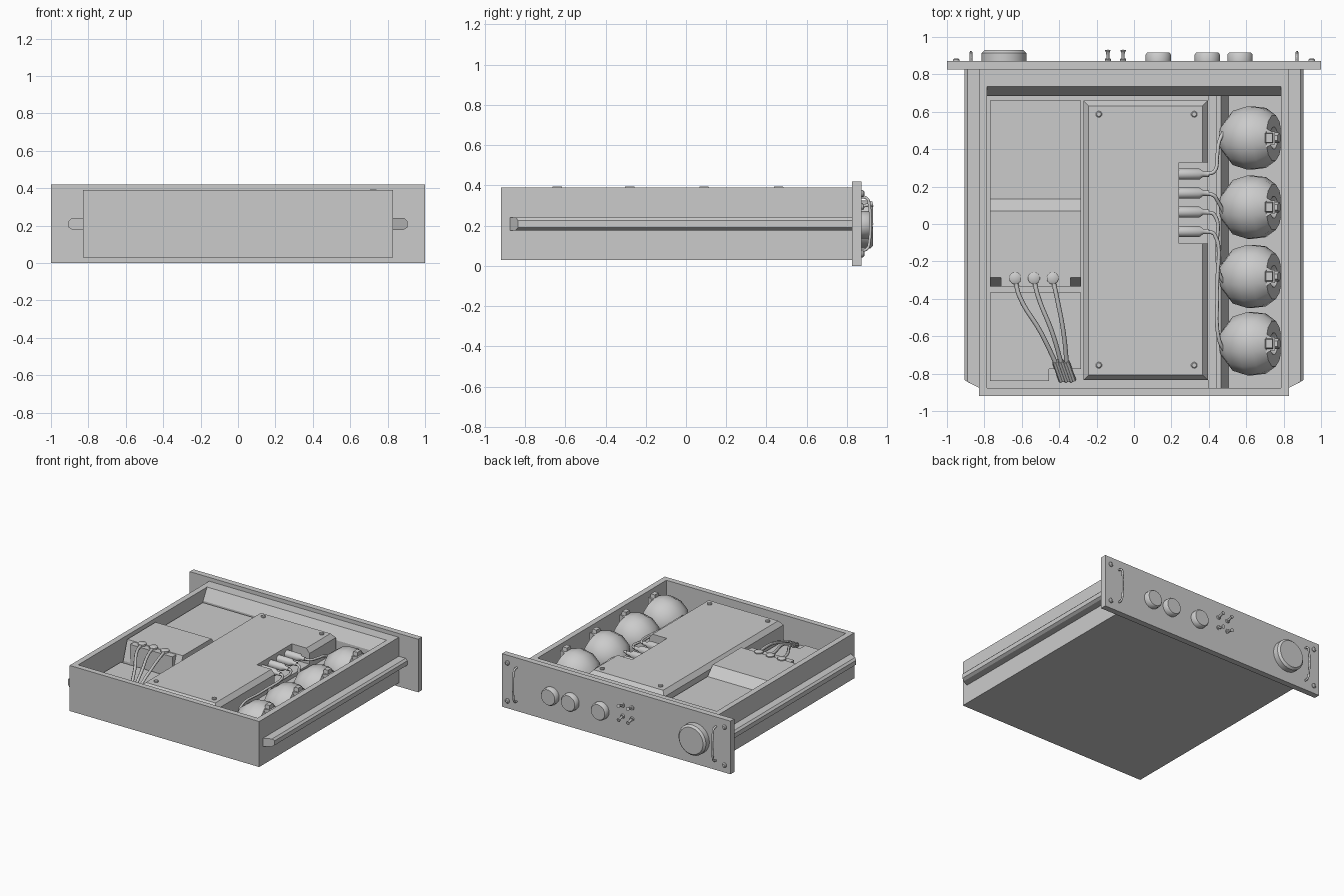
import bpy, bmesh, math
from mathutils import Vector, Matrix

if "Cube" in bpy.data.objects:
    bpy.data.objects.remove(bpy.data.objects["Cube"])

grey = bpy.data.materials.new("light_grey")
grey.diffuse_color = (0.6, 0.6, 0.6, 1)
grey.use_nodes = True
grey.node_tree.nodes["Principled BSDF"].inputs["Base Color"].default_value = grey.diffuse_color


def finish(name, bm, smooth=False):
    bmesh.ops.recalc_face_normals(bm, faces=bm.faces[:])
    me = bpy.data.meshes.new(name)
    bm.to_mesh(me)
    bm.free()
    me.materials.append(grey)
    ob = bpy.data.objects.new(name, me)
    bpy.context.collection.objects.link(ob)
    if smooth:
        bpy.ops.object.select_all(action='DESELECT')
        ob.select_set(True)
        bpy.context.view_layer.objects.active = ob
        bpy.ops.object.shade_smooth_by_angle(angle=math.radians(40))
    return ob


def frustum(name, x0, x1, y0, y1, z0, z1, inset=0.0, step=0.0):
    """Box, with an optional sloped border around its top."""
    bm = bmesh.new()
    rows = [(z0, 0)] + ([(z1 - step, 0)] if step else []) + [(z1, inset)]
    rings = [[bm.verts.new(p) for p in ((x0 + i, y0 + i, z), (x1 - i, y0 + i, z),
                                        (x1 - i, y1 - i, z), (x0 + i, y1 - i, z))] for z, i in rows]
    for a, b in zip(rings, rings[1:]):
        for k in range(4):
            bm.faces.new((a[k], a[(k + 1) % 4], b[(k + 1) % 4], b[k]))
    bm.faces.new(rings[0][::-1])
    bm.faces.new(rings[-1])
    return finish(name, bm)


def prism(name, pts, axis, a, b):
    """Extrude a 2D outline along x, y or z."""
    put = {'x': lambda p, d: (d, p[0], p[1]), 'y': lambda p, d: (p[0], d, p[1]),
           'z': lambda p, d: (p[0], p[1], d)}[axis]
    bm = bmesh.new()
    f = bm.faces.new([bm.verts.new(put(p, a)) for p in pts])
    ext = bmesh.ops.extrude_face_region(bm, geom=[f])['geom']
    bmesh.ops.translate(bm, verts=[v for v in ext if isinstance(v, bmesh.types.BMVert)],
                        vec=Vector(put((0, 0), b - a)))
    return finish(name, bm)


def lathe(name, profile, origin, direction, n=24):
    """Turn (distance, radius) pairs about an axis."""
    bm = bmesh.new()
    rings = [[bm.verts.new((r * math.cos(2 * math.pi * (k + .5) / n),
                            r * math.sin(2 * math.pi * (k + .5) / n), d)) for k in range(n)]
             for d, r in profile]
    for a, b in zip(rings, rings[1:]):
        for k in range(n):
            bm.faces.new((a[k], a[(k + 1) % n], b[(k + 1) % n], b[k]))
    bm.faces.new(rings[0][::-1])
    bm.faces.new(rings[-1])
    rot = Vector((0, 0, 1)).rotation_difference(Vector(direction)).to_matrix().to_4x4()
    bm.transform(Matrix.Translation(origin) @ rot)
    return finish(name, bm, True)


def wire(name, pts, r):
    cu = bpy.data.curves.new(name, 'CURVE')
    cu.dimensions = '3D'
    cu.bevel_depth, cu.bevel_resolution, cu.resolution_u = r, 1, 5
    cu.use_fill_caps = True
    sp = cu.splines.new('BEZIER')
    sp.bezier_points.add(len(pts) - 1)
    for bp, p in zip(sp.bezier_points, pts):
        bp.co = p
        bp.handle_left_type = bp.handle_right_type = 'AUTO'
    cu.materials.append(grey)
    ob = bpy.data.objects.new(name, cu)
    bpy.context.collection.objects.link(ob)


# Open chassis tray and face panel
frustum("tray_floor", -.82, .82, -.91, .83, .03, .07)
frustum("rear_wall", -.83, .83, -.92, -.876, .03, .39)
for s, side in ((-1, "left"), (1, "right")):
    frustum(side + "_wall", min(s * .785, s * .83), max(s * .785, s * .83), -.88, .83, .03, .39)
prism("sloped_front_wall", [(.83, .04), (.83, .39), (.735, .39), (.685, .30), (.685, .04)], 'x', -.786, .786)
frustum("face_panel", -1, 1, .825, .872, 0, .42)

# Side slide rails with chamfered rear ends
for s, side in ((-1, "left"), (1, "right")):
    rail = prism(side + "_slide_rail",
                 [(s * x, z) for x, z in ((.82, .177), (.885, .177), (.905, .19), (.905, .225), (.89, .24), (.82, .24))],
                 'y', -.88, .83)
    for v in rail.data.vertices:
        if v.co.y < 0 and abs(v.co.x) > .85:
            v.co.y += (abs(v.co.x) - .83) * .6

# Raised floor with sloped edge beside the bulb row
prism("inner_deck", [(-.785, .06), (.51, .06), (.495, .10), (.465, .19), (-.785, .19)], 'y', -.876, .69)
frustum("deck_rib", .395, .44, -.876, .69, .18, .22)

# Central housing with a recess for the terminals
housing = frustum("central_housing", -.27, .395, -.835, .66, .18, .37, .028, .035)
cutter = frustum("recess_cutter", .24, .5, -.105, .33, .25, .5)
cutter.hide_render = True
cutter.hide_viewport = False
cutter.display_type = 'WIRE'
mod = housing.modifiers.new("recess", 'BOOLEAN')
mod.object = cutter
mod.solver = 'EXACT'
bpy.context.view_layer.objects.active = housing
bpy.ops.object.modifier_apply(modifier="recess")
bpy.data.objects.remove(cutter)
for x in (-.188, .322):
    for y in (-.755, .587):
        lathe("housing_screw", [(0, .017), (.012, .017), (.017, .012)], (x, y, .365), (0, 0, 1), 10)

# Left stepped housing and low cover
prism("stepped_housing", [(.66, .18), (.66, .30), (.135, .30), (.07, .37), (-.285, .37), (-.335, .22), (-.335, .18)],
      'x', -.77, -.283)
prism("low_cover", [(-.77, -.84), (-.455, -.84), (-.455, -.775), (-.283, -.775), (-.283, -.365), (-.77, -.365)],
      'z', .18, .22)

# Input connector with three cables
prism("input_connector", [(-.71, -.335), (-.34, -.335), (-.34, -.285), (-.375, -.25), (-.675, -.25), (-.71, -.285)],
      'z', .22, .365)
for i, x in enumerate((-.635, -.535, -.435)):
    lathe("input_terminal", [(0, .032), (.018, .032), (.022, .027)], (x, -.29, .36), (0, 0, 1), 14)
    e = -.385 + .028 * i
    wire("input_cable", [(x, -.29, .368), (x + .02, -.38, .362), (x * .45 + e * .55, -.58, .32),
                         (e - .03, -.75, .25)], .012)
    lathe("cable_end", [(0, .019), (.12, .019)], (e - .035, -.735, .255), (.3, -.85, -.42), 8)

# Row of bulbs, their caps, terminals and leads
ends = (.46, .09, -.28, -.64)
for y, ty in zip(ends, (.267, .165, .064, -.04)):
    c = Vector((.635, y, .215))
    axis = Vector((.94, 0, .34))
    lathe("bulb", [(-.165, .075), (-.1, .15), (-.015, .175), (.06, .166), (.12, .125), (.12, .06), (.08, .03)],
          c, axis, 12)
    lathe("bulb_stem", [(.07, .028), (.15, .028)], c, axis, 6)
    prism("bulb_cap", [(.685, y - .03), (.71, y - .05), (.735, y - .035), (.755, y - .035),
                       (.755, y + .035), (.735, y + .035), (.71, y + .05), (.685, y + .03)], 'z', .31, .365)
    frustum("cap_clip", .70, .745, y - .028, y + .028, .36, .394, .005)
    lathe("lead_terminal", [(0, .03), (.11, .03), (.13, .015), (.16, .015)], (.24, ty, .315), (1, 0, 0), 12)
    d = .05 if y > ty else -.05
    wire("bulb_lead", [(.39, ty, .315), (.43, ty + d * .3, .312), (.445, (y + ty) / 2, .30),
                       (.455, y - d * .4, .29), (.49, y + d, .25)], .010)

# Face controls: dial, three knobs, four toggles
lathe("large_dial", [(0, .12), (.045, .12), (.06, .105)], (-.695, .87, .205), (0, 1, 0), 32)
for x in (.13, .392, .567):
    lathe("knob", [(0, .068), (.036, .068), (.046, .06)], (x, .87, .205), (0, 1, 0), 24)
for x in (-.14, -.058):
    for z, tilt in ((.295, .25), (.21, -.25)):
        lathe("toggle", [(0, .017), (.012, .017), (.013, .008), (.045, .009), (.06, .015)],
              (x, .87, z), (0, 1, tilt), 10)

# Panel pull handles and mounting screws
for s in (-1, 1):
    x = s * .872
    wire("pull_handle", [(x, .865, .075), (x, .90, .085), (x, .91, .11), (x, .91, .31), (x, .90, .335),
                         (x, .865, .345)], .008)
    for z in (.06, .36):
        lathe("panel_screw", [(0, .018), (.009, .018), (.016, .011)], (s * .95, .87, z), (0, 1, 0), 10)
